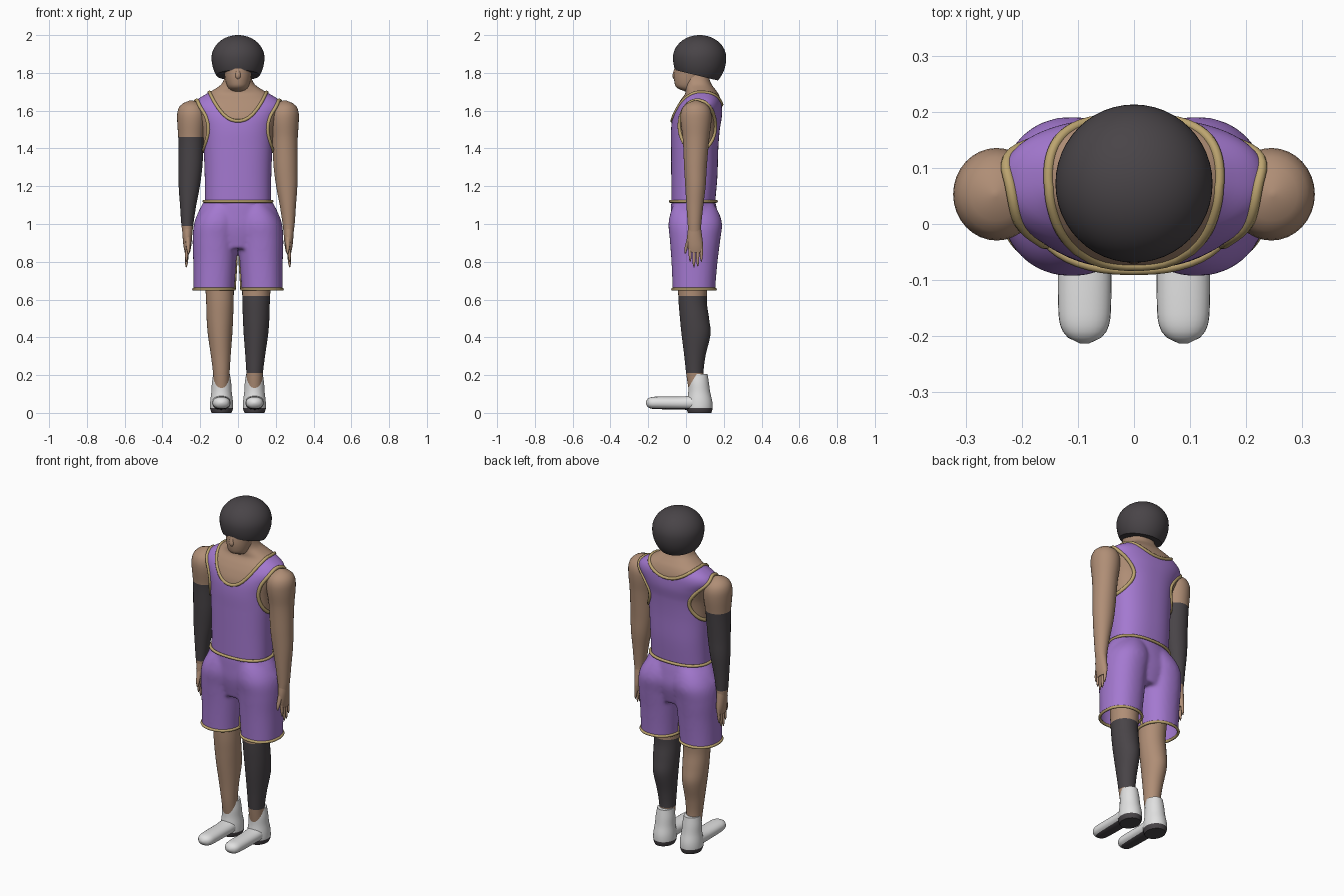
import bpy, bmesh, math
from mathutils import Vector

if "Cube" in bpy.data.objects:
    bpy.data.objects.remove(bpy.data.objects["Cube"])


def mat(name, r, g, b):
    m = bpy.data.materials.new(name)
    m.diffuse_color = (r, g, b, 1)
    m.use_nodes = True
    m.node_tree.nodes["Principled BSDF"].inputs["Base Color"].default_value = m.diffuse_color
    return m


PURPLE = mat("purple cloth", 0.37, 0.19, 0.63)
GOLD = mat("gold trim", 0.50, 0.37, 0.16)
SKIN = mat("skin", 0.43, 0.27, 0.18)
DARK = mat("charcoal", 0.066, 0.058, 0.064)
WHITE = mat("white", 0.75, 0.75, 0.75)


def sample(rows, t):
    """Smooth (Hermite) interpolation of profile rows at height t."""
    n = len(rows)
    i = 0
    while i < n - 2 and t > rows[i + 1][0]:
        i += 1
    a, b = rows[i], rows[i + 1]
    p, q = rows[max(i - 1, 0)], rows[min(i + 2, n - 1)]
    h = b[0] - a[0]
    u = min(max((t - a[0]) / h, 0), 1)
    out = []
    for k in range(1, 5):
        m0 = (b[k] - p[k]) / (b[0] - p[0]) * h
        m1 = (q[k] - a[k]) / (q[0] - a[0]) * h
        out.append((2*u**3 - 3*u*u + 1) * a[k] + (u**3 - 2*u*u + u) * m0
                   + (3*u*u - 2*u**3) * b[k] + (u**3 - u*u) * m1)
    return out


def point(rows, t, ang, power=2.0, axis='z'):
    a, b, ra, rb = sample(rows, t)
    c, s = math.cos(ang), math.sin(ang)
    u = a + ra * math.copysign(abs(c) ** (2 / power), c)
    v = b + rb * math.copysign(abs(s) ** (2 / power), s)
    return Vector((u, v, t)) if axis == 'z' else Vector((u, t, v))


def finish(name, bm, mats, rule=None, cuts=()):
    """Cut level lines, colour faces by rule, make a smooth object."""
    for z in cuts:
        geom = bm.verts[:] + bm.edges[:] + bm.faces[:]
        bmesh.ops.bisect_plane(bm, geom=geom, plane_co=(0, 0, z), plane_no=(0, 0, 1))
    bmesh.ops.recalc_face_normals(bm, faces=bm.faces[:])
    for f in bm.faces:
        f.smooth = True
        if rule:
            f.material_index = int(rule(f.calc_center_median()))
    me = bpy.data.meshes.new(name)
    bm.to_mesh(me)
    bm.free()
    for m in mats:
        me.materials.append(m)
    ob = bpy.data.objects.new(name, me)
    bpy.context.collection.objects.link(ob)
    bpy.ops.object.select_all(action='DESELECT')
    ob.select_set(True)
    bpy.context.view_layer.objects.active = ob
    bpy.ops.object.shade_smooth_by_angle(angle=math.radians(50))
    return ob


def loft(rows, seg=28, steps=24, power=2.0, axis='z', bm=None):
    bm = bm or bmesh.new()
    t0, t1 = rows[0][0], rows[-1][0]
    rings = [[bm.verts.new(point(rows, t0 + (t1 - t0) * j / steps,
                                 2 * math.pi * i / seg, power, axis))
              for i in range(seg)] for j in range(steps + 1)]
    for r, q in zip(rings, rings[1:]):
        for i in range(seg):
            k = (i + 1) % seg
            bm.faces.new((r[i], r[k], q[k], q[i]))
    bm.faces.new(rings[0][::-1])
    bm.faces.new(rings[-1])
    return bm


def tube(name, pts, radius=0.008, closed=True):
    cu = bpy.data.curves.new(name, 'CURVE')
    cu.dimensions = '3D'
    cu.bevel_depth = radius
    cu.bevel_resolution = 2
    sp = cu.splines.new('POLY')
    sp.points.add(len(pts) - 1)
    for p, v in zip(sp.points, pts):
        p.co = (*v, 1)
    sp.use_cyclic_u = closed
    cu.materials.append(GOLD)
    bpy.context.collection.objects.link(bpy.data.objects.new(name, cu))


def ring(rows, z, power=2.0, grow=0.0, n=48):
    a, b, ra, rb = sample(rows, z)
    flat = [(z - 1, a, b, ra + grow, rb + grow), (z + 1, a, b, ra + grow, rb + grow)]
    return [point(flat, z, 2 * math.pi * i / n, power) for i in range(n)]


def flip(rows, s):
    return [(r[0], r[1] * s, *r[2:]) for r in rows]


# Torso: jersey and bare shoulders and neck share one surface
TP = 2.35
torso = [(1.10, 0, .038, .174, .115), (1.25, 0, .044, .176, .122),
         (1.40, 0, .046, .182, .125), (1.50, 0, .050, .190, .129),
         (1.57, 0, .060, .212, .130), (1.62, 0, .070, .236, .120),
         (1.655, 0, .078, .220, .107), (1.69, 0, .083, .165, .088),
         (1.715, 0, .075, .122, .078), (1.74, 0, .065, .088, .070),
         (1.78, 0, .055, .070, .066), (1.84, 0, .050, .066, .064)]


def above_neckline(p):
    x = abs(p.x) / .15
    low = 1.545 + .15 * x ** 2.2 if p.y < .075 else 1.63 + .065 * x ** 2
    return p.z - low


def bare(p):
    arm = ((p.y - .06) / .095) ** 2 + ((p.z - 1.52) / .135) ** 2 < 1 and abs(p.x) > .1
    return above_neckline(p) > 0 or arm


finish("torso", loft(torso, 128, 110, TP), [PURPLE, SKIN], bare)

# Neck trim follows the neckline on the torso surface
neck = []
for i in range(72):
    ang = 2 * math.pi * (i + .5) / 72
    lo, hi = 1.45, 1.78
    for _ in range(24):
        mid = (lo + hi) / 2
        if above_neckline(point(torso, mid, ang, TP)) > 0:
            hi = mid
        else:
            lo = mid
    neck.append(point(torso, lo, ang, TP))
tube("neck_trim", neck, .009)

# Armhole trims
for s, side in ((1, "left"), (-1, "right")):
    pts = []
    for i in range(48):
        a = 2 * math.pi * i / 48
        y, z = .06 + .095 * math.cos(a), 1.52 + .135 * math.sin(a)
        _, cy, rx, ry = sample(torso, z)
        x = rx * max(0, 1 - abs((y - cy) / ry) ** TP) ** (1 / TP)
        pts.append((s * x, y, z))
    tube(side + "_armhole_trim", pts, .010)
tube("waist_trim", ring(torso, 1.12, TP, .006), .008)

# Shorts: pelvis and two legs fused, then opened at the hem
HEM = .655
pelvis = [(.87, 0, .045, .15, .105), (.98, 0, .047, .232, .128),
          (1.06, 0, .043, .212, .124), (1.125, 0, .038, .178, .116)]
short_leg = [(.60, .127, .042, .108, .113), (.655, .127, .042, .108, .113),
             (.80, .123, .045, .114, .122), (.92, .120, .048, .120, .134),
             (1.00, .110, .049, .122, .142), (1.06, .097, .046, .105, .128),
             (1.12, .08, .04, .07, .10)]
bm = loft(pelvis, 48, 16)
for s in (1, -1):
    loft(flip(short_leg, s), 40, 24, 2.2, bm=bm)
blank = finish("shorts_blank", bm, [PURPLE])
rm = blank.modifiers.new("fuse", 'REMESH')
rm.mode = 'VOXEL'
rm.voxel_size = .009
sm = blank.modifiers.new("soften", 'SMOOTH')
sm.iterations = 8
dg = bpy.context.evaluated_depsgraph_get()
bm = bmesh.new()
bm.from_mesh(bpy.data.meshes.new_from_object(blank.evaluated_get(dg)))
bpy.data.objects.remove(blank)
bmesh.ops.bisect_plane(bm, geom=bm.verts[:] + bm.edges[:] + bm.faces[:],
                       plane_co=(0, 0, HEM), plane_no=(0, 0, 1), clear_inner=True)
finish("shorts", bm, [PURPLE])
tube("inseam_trim", [(.02, .042, HEM), (.012, .042, .78), (0, .042, .875),
                     (-.012, .042, .78), (-.02, .042, HEM)], .008, False)

# Head, nose and hair
head = [(1.70, 0, .035, .035, .035), (1.72, 0, .015, .052, .062),
        (1.75, 0, .017, .064, .078), (1.80, 0, .030, .074, .094),
        (1.86, 0, .055, .085, .105), (1.94, 0, .07, .06, .07)]
finish("head", loft(head), [SKIN])
nose = [(1.765, 0, -.058, .004, .004), (1.78, 0, -.060, .015, .012),
        (1.83, 0, -.050, .008, .010)]
finish("nose", loft(nose, 12, 8), [SKIN])
bm = bmesh.new()
bmesh.ops.create_uvsphere(bm, u_segments=48, v_segments=32, radius=1)
for v in bm.verts:
    v.co = (v.co.x * .14, .072 + v.co.y * .141, 1.88 + v.co.z * (.12 if v.co.z > 0 else .165))
cut = bmesh.ops.bisect_plane(bm, geom=bm.verts[:] + bm.edges[:] + bm.faces[:],
                             plane_co=(0, -.07, 1.818), plane_no=(0, .055, .225),
                             clear_inner=True)
bmesh.ops.holes_fill(bm, edges=[e for e in bm.edges if e.is_boundary], sides=0)
finish("hair", bm, [DARK])

# Limb profiles for the +x side
arm = [(.96, .268, .045, .027, .034), (1.00, .268, .045, .032, .036),
       (1.10, .264, .047, .043, .045), (1.20, .258, .050, .056, .054),
       (1.30, .252, .050, .063, .060), (1.45, .248, .053, .068, .070),
       (1.55, .245, .053, .077, .082), (1.60, .245, .053, .074, .078),
       (1.635, .246, .053, .052, .054), (1.655, .247, .053, .006, .006)]
palm = [(.85, .268, .052, .014, .036), (.88, .268, .050, .020, .041),
        (.93, .268, .046, .025, .040), (.98, .268, .045, .028, .034)]
leg = [(.10, .087, .06, .040, .042), (.20, .088, .047, .043, .045),
       (.30, .091, .047, .052, .056), (.42, .095, .053, .065, .077),
       (.50, .096, .045, .070, .077), (.60, .096, .035, .073, .075),
       (.78, .100, .040, .080, .085)]
ankle = [(0, .087, .072, .052, .062), (.02, .087, .072, .060, .068),
         (.06, .087, .072, .060, .067), (.11, .087, .070, .054, .058),
         (.16, .087, .067, .051, .054), (.205, .087, .065, .044, .049)]
toe = [(-.213, .088, .053, .008, .006), (-.205, .088, .053, .027, .020),
       (-.185, .088, .053, .042, .030), (-.15, .088, .053, .047, .033),
       (-.02, .088, .052, .048, .035), (.06, .088, .055, .050, .040)]

for s, side in ((1, "left"), (-1, "right")):
    # Arm, with a sleeve on one side only
    finish(side + "_arm", loft(flip(arm, s), 32, 44), [SKIN, DARK],
           lambda p: s < 0 and .99 < p.z < 1.46, (.99, 1.46))
    # Hand with tapered fingers and a thumb
    bm = loft(flip(palm, s), 20, 10)
    for y, tip in ((.022, .80), (.042, .77), (.062, .775), (.081, .80)):
        loft(flip([(tip, .274, y, .002, .002), (tip + .02, .273, y, .007, .007),
                   (.88, .268, y, .011, .010)], s), 10, 6, bm=bm)
    loft(flip([(.845, .262, -.004, .004, .004), (.87, .263, 0, .010, .009),
               (.94, .266, .022, .014, .013)], s), 10, 6, bm=bm)
    finish(side + "_hand", bm, [SKIN])
    # Leg, with a long stocking on one side only
    finish(side + "_leg", loft(flip(leg, s), 32, 36), [SKIN, DARK],
           lambda p: s > 0 and .21 < p.z < .62, (.21, .62))
    # Shoe with dark sole
    bm = loft(flip(ankle, s), 32, 20)
    loft(flip(toe, s), 28, 26, 2.2, 'y', bm)
    finish(side + "_shoe", bm, [WHITE, DARK], lambda p: p.z < .027, (.027,))
    # Shorts hem trim
    tube(side + "_hem_trim", ring(flip(short_leg, s), HEM, 2.2), .008)
